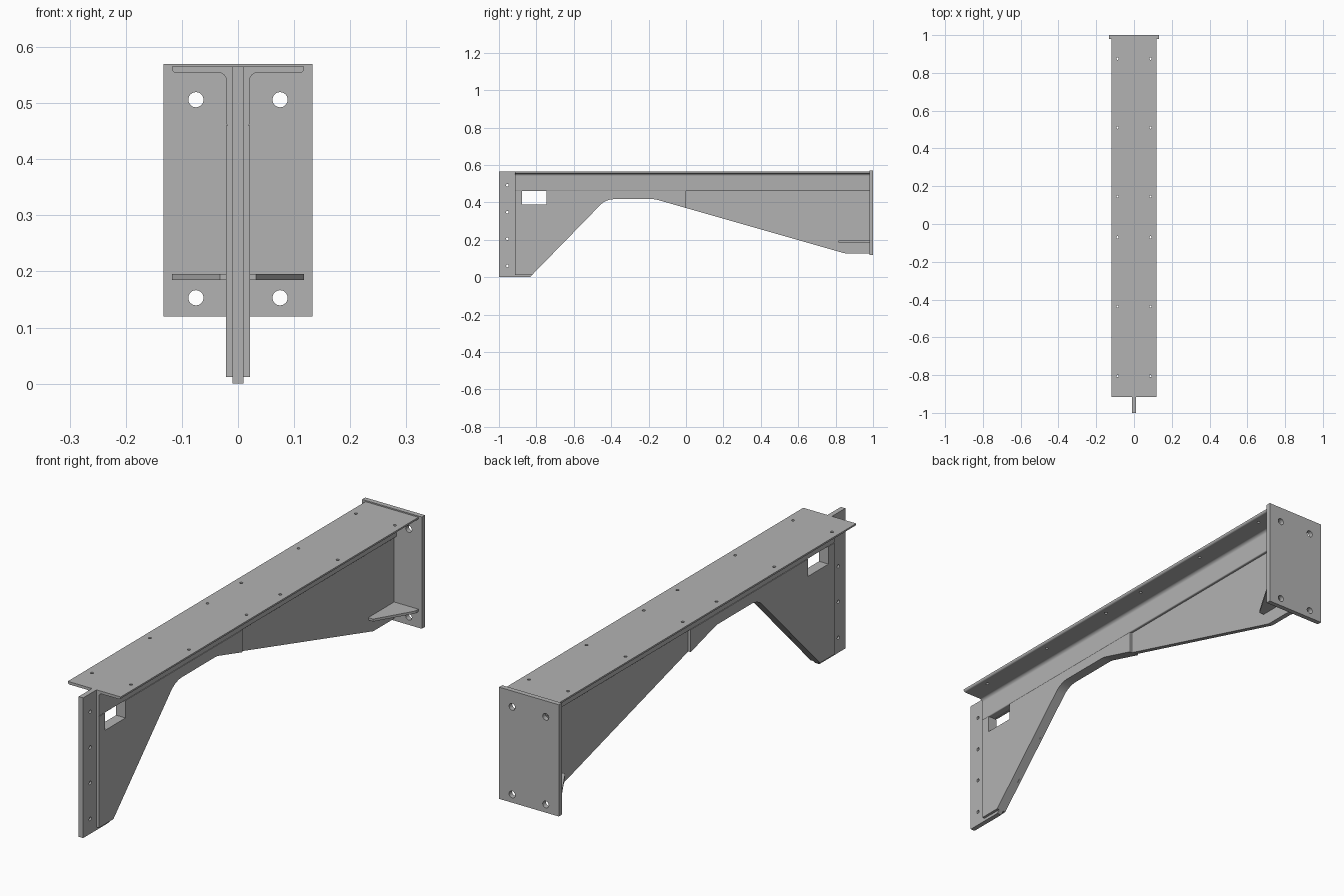
import bpy
import bmesh
import math
from mathutils import Matrix, Vector

cube = bpy.data.objects.get("Cube")
if cube:
    bpy.data.objects.remove(cube, do_unlink=True)

GREY = (0.45, 0.45, 0.45, 1)
steel = bpy.data.materials.new("steel grey")
steel.use_nodes = True
steel.diffuse_color = GREY
steel.node_tree.nodes["Principled BSDF"].inputs["Base Color"].default_value = GREY

# Maps from profile coordinates (u, v, depth) to the model
AXES = {
    "X": lambda u, v, d: (d, u, v),
    "Y": lambda u, v, d: (u, d, v),
    "Z": lambda u, v, d: (u, v, d),
}


def rounded(points, steps=8):
    """Outline from (u, v) or (u, v, radius) corners, with arcs at the radii."""
    out = []
    for i, point in enumerate(points):
        p = Vector(point[:2])
        if len(point) == 2:
            out.append(p)
            continue
        a = (Vector(points[i - 1][:2]) - p).normalized()
        b = (Vector(points[(i + 1) % len(points)][:2]) - p).normalized()
        half = a.angle(b) / 2
        radius = point[2]
        centre = p + (a + b).normalized() * radius / math.sin(half)
        start = p + a * radius / math.tan(half) - centre
        end = p + b * radius / math.tan(half) - centre
        for k in range(steps + 1):
            out.append(centre + start.lerp(end, k / steps).normalized() * radius)
    return out


def add_prism(bm, outline, axis, lo, hi):
    to_model = AXES[axis]
    rings = [[bm.verts.new(to_model(u, v, d)) for u, v in outline] for d in (lo, hi)]
    bm.faces.new(rings[0])
    bm.faces.new(rings[1])
    n = len(outline)
    for i in range(n):
        j = (i + 1) % n
        bm.faces.new((rings[0][i], rings[0][j], rings[1][j], rings[1][i]))


def circle(u, v, radius, sides=20):
    turns = [math.tau * k / sides for k in range(sides)]
    return [(u + radius * math.cos(t), v + radius * math.sin(t)) for t in turns]


def make_object(name, prisms):
    bm = bmesh.new()
    for prism in prisms:
        add_prism(bm, *prism)
    bmesh.ops.recalc_face_normals(bm, faces=bm.faces)
    mesh = bpy.data.meshes.new(name)
    bm.to_mesh(mesh)
    bm.free()
    obj = bpy.data.objects.new(name, mesh)
    bpy.context.collection.objects.link(obj)
    return obj


def part(name, outline, axis, lo, hi, cuts=(), mirror=False):
    """Extruded plate with optional through cuts, optionally flipped to -x."""
    obj = make_object(name, [(outline, axis, lo, hi)])
    obj.data.materials.append(steel)
    bpy.ops.object.select_all(action="DESELECT")
    obj.select_set(True)
    bpy.context.view_layer.objects.active = obj
    if cuts:
        cutter = make_object(name + "_cutter", cuts)
        cutter.hide_render = True
        mod = obj.modifiers.new("holes", "BOOLEAN")
        mod.operation = "DIFFERENCE"
        mod.solver = "EXACT"
        mod.object = cutter
        bpy.ops.object.modifier_apply(modifier=mod.name)
        bpy.data.objects.remove(cutter, do_unlink=True)
    if mirror:
        obj.data.transform(Matrix.Scale(-1, 4, (1, 0, 0)))
        obj.data.flip_normals()
    bpy.ops.object.shade_smooth_by_angle(angle=math.radians(30))
    return obj


FRONT, BACK = -0.915, 0.98
TOP, LEG = 0.565, 0.46
WEB, OUTER, WIDE = 0.01, 0.021, 0.118
ARCH = [(-0.428, 0.417, 0.1), (-0.164, 0.417, 0.1)]

window = ([(-0.877, 0.39), (-0.746, 0.39), (-0.746, 0.461), (-0.877, 0.461)], "X", -0.1, 0.1)

# Central web plate with front bolting tab
web_outline = rounded([(-1, 0), (-0.835, 0), *ARCH, (0.847, 0.128, 0.05),
                       (BACK, 0.128), (BACK, TOP), (-1, TOP)])
tab_holes = [(circle(-0.955, z, 0.007), "X", -0.1, 0.1) for z in (0.06, 0.205, 0.348, 0.492)]
part("web_plate", web_outline, "X", -WEB, WEB, [window] + tab_holes)

# Back end plate with four bolt holes
bolt_holes = [(circle(x, z, 0.0135, 32), "Y", 0.9, 1.1)
              for x in (-0.075, 0.075) for z in (0.153, 0.506)]
part("end_plate", [(-0.133, 0.12), (0.133, 0.12), (0.133, 0.57), (-0.133, 0.57)],
     "Y", BACK, 1.0, bolt_holes)

# Mirrored parts: top angles, front cheeks and rear gussets
angle_outline = rounded([(WEB, LEG), (OUTER, LEG, 0.004), (OUTER, 0.554, 0.013),
                         (WIDE, 0.554, 0.008), (WIDE, TOP), (WEB, TOP)])
cheek_outline = rounded([(FRONT, 0.012), (-0.823, 0.012), *ARCH,
                         (0, 0.37), (0, LEG), (FRONT, LEG)])
gusset_outline = [(WEB, 0.815), (0.032, 0.815), (WIDE, 0.96), (WIDE, BACK), (WEB, BACK)]
flange_holes = [(circle(0.087, y, 0.006), "Z", 0.5, 0.6)
                for y in (-0.805, -0.437, -0.07, 0.145, 0.51, 0.875)]

for side, flip in (("left", False), ("right", True)):
    part(side + "_top_angle", angle_outline, "Y", FRONT, BACK, flange_holes, flip)
    part(side + "_cheek_plate", cheek_outline, "X", WEB, OUTER, [window], flip)
    part(side + "_gusset", gusset_outline, "Z", 0.185, 0.195, (), flip)
